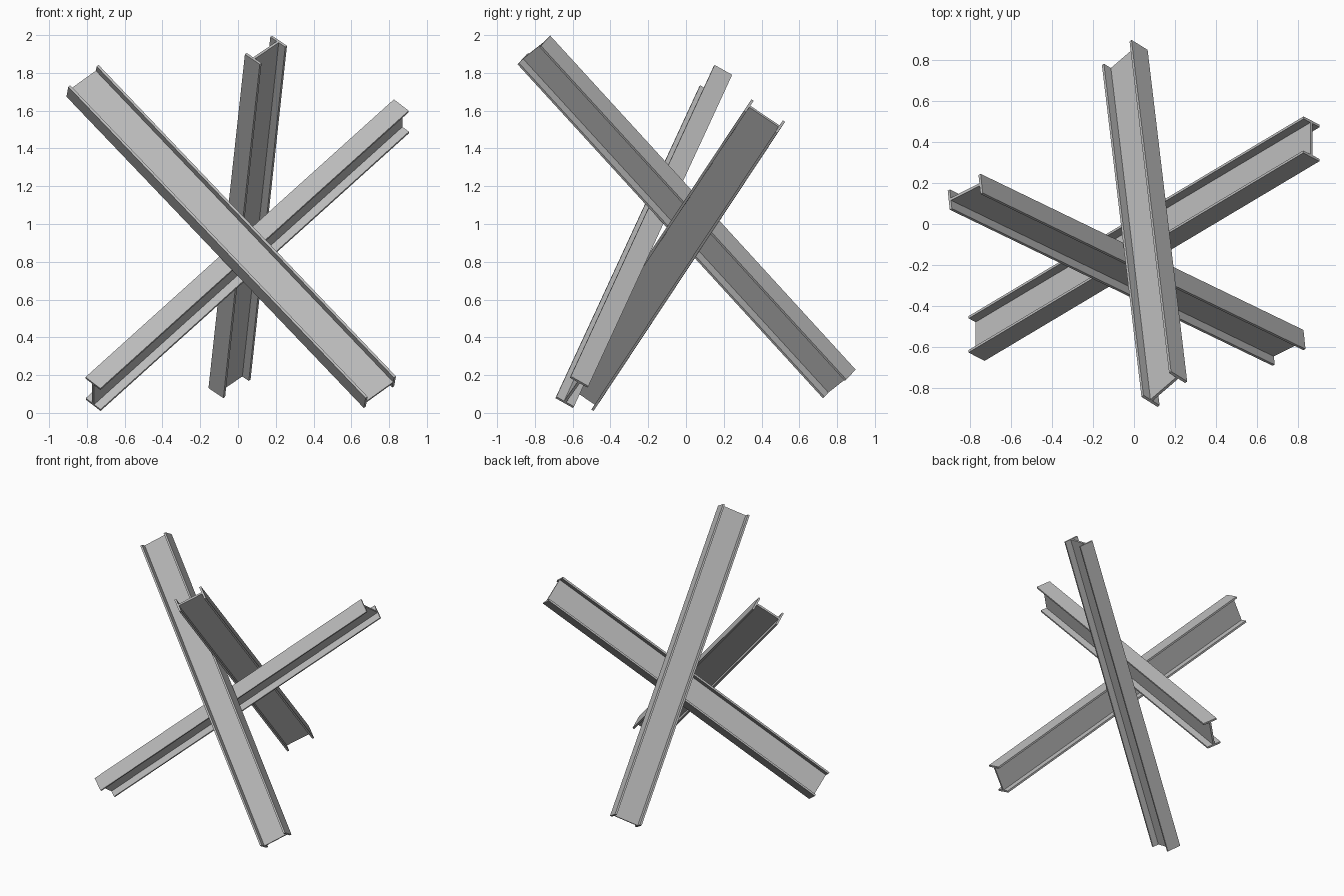
import bpy
import bmesh
from mathutils import Vector, Matrix

cube = bpy.data.objects.get("Cube")
if cube:
    bpy.data.objects.remove(cube, do_unlink=True)

# One bare steel colour
steel = bpy.data.materials.new("grey_steel")
steel.use_nodes = True
colour = (0.5, 0.5, 0.5, 1.0)
steel.diffuse_color = colour
steel.node_tree.nodes["Principled BSDF"].inputs["Base Color"].default_value = colour

DEPTH, WIDTH, THICK, LENGTH = 0.214, 0.107, 0.014, 2.403


def i_profile():
    """Outline of an I section: x across the flange, y along the web."""
    w, t, d = WIDTH / 2, THICK / 2, DEPTH / 2
    inner = d - THICK
    right = [(w, -d), (w, -inner), (t, -inner), (t, inner), (w, inner), (w, d)]
    return right + [(-x, -y) for x, y in right]


def make_beam(name, low, high, web_dir):
    """I-beam between two end centres, its web lying along web_dir."""
    low, high = Vector(low), Vector(high)
    axis = (high - low).normalized()
    across = Vector(web_dir).cross(axis).normalized()
    web = axis.cross(across)
    frame = Matrix((across, web, axis)).transposed().to_4x4()
    frame.translation = (low + high) / 2

    bm = bmesh.new()
    verts = [bm.verts.new((x, y, -LENGTH / 2)) for x, y in i_profile()]
    face = bm.faces.new(verts)
    result = bmesh.ops.extrude_face_region(bm, geom=[face])
    moved = [v for v in result["geom"] if isinstance(v, bmesh.types.BMVert)]
    bmesh.ops.translate(bm, verts=moved, vec=(0, 0, LENGTH))
    bmesh.ops.recalc_face_normals(bm, faces=bm.faces)
    bmesh.ops.transform(bm, matrix=frame, verts=bm.verts)

    mesh = bpy.data.meshes.new(name)
    bm.to_mesh(mesh)
    bm.free()
    mesh.materials.append(steel)
    bpy.context.collection.objects.link(bpy.data.objects.new(name, mesh))


# Three crossed beams
make_beam("front_beam", (0.751, -0.604, 0.110), (-0.823, 0.157, 1.758), (0.163, 0.080, 0.112))
make_beam("side_beam", (-0.767, -0.558, 0.100), (0.865, 0.415, 1.570), (0, 0.180, -0.122))
make_beam("rear_beam", (-0.045, 0.812, 0.153), (0.148, -0.806, 1.922), (0.143, 0.126, 0.095))
